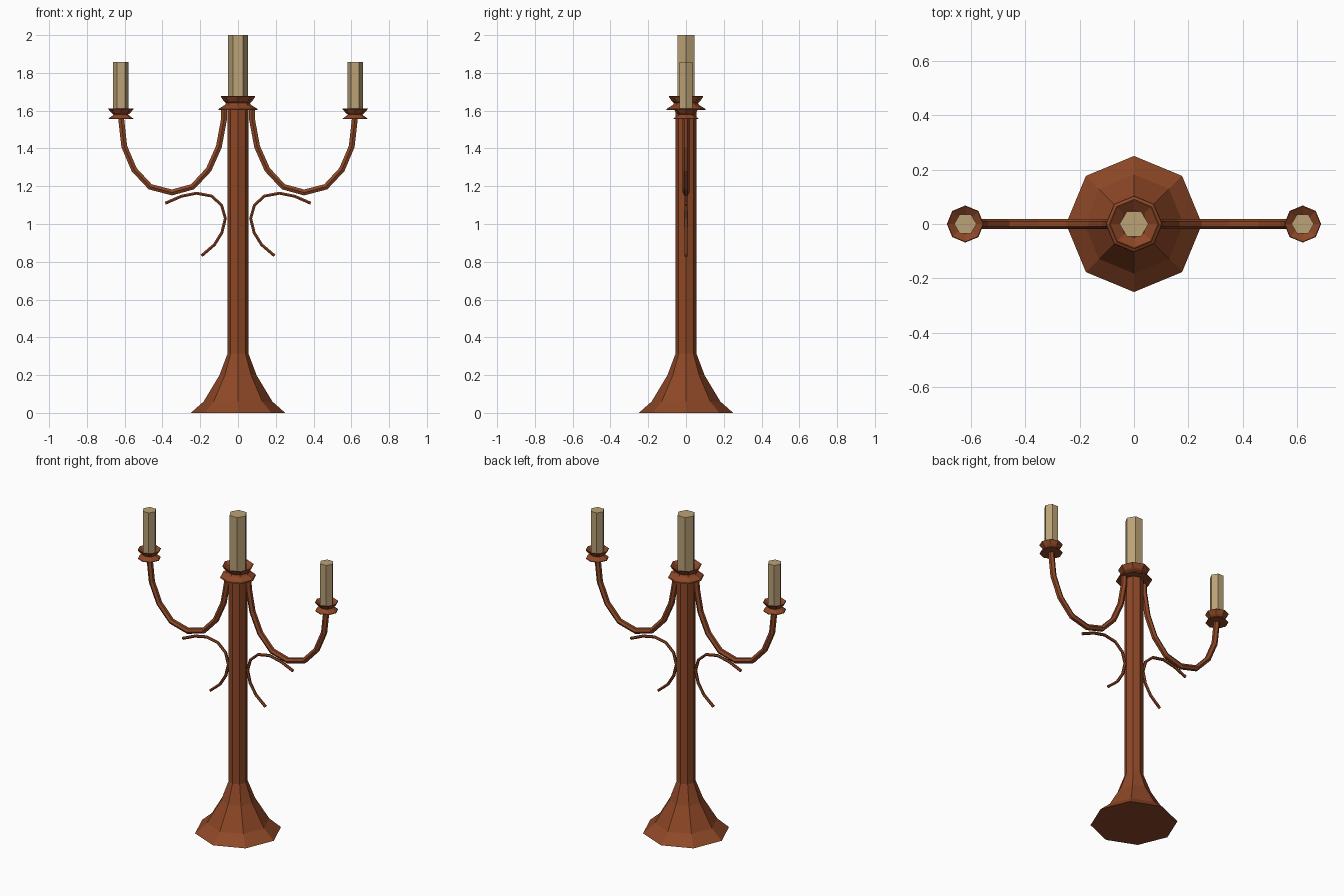
import bpy, bmesh, math

if "Cube" in bpy.data.objects:
    bpy.data.objects.remove(bpy.data.objects["Cube"])


def material(name, rgb):
    m = bpy.data.materials.new(name)
    m.diffuse_color = (*rgb, 1)
    m.use_nodes = True
    m.node_tree.nodes["Principled BSDF"].inputs["Base Color"].default_value = m.diffuse_color
    return m


RUST = material("rust_brown", (0.27, 0.064, 0.02))
WAX = material("tan_wax", (0.50, 0.365, 0.185))


def lathe(name, profile, sides, mat, x=0.0):
    """Faceted turned part from (radius, z) points, capped at both ends."""
    bm = bmesh.new()
    rings = []
    for r, z in profile:
        rings.append([bm.verts.new((r * math.cos(2 * math.pi * i / sides),
                                    r * math.sin(2 * math.pi * i / sides), z))
                      for i in range(sides)])
    for a, b in zip(rings, rings[1:]):
        for i in range(sides):
            j = (i + 1) % sides
            bm.faces.new((a[i], a[j], b[j], b[i]))
    bm.faces.new(rings[0][::-1])
    bm.faces.new(rings[-1])
    me = bpy.data.meshes.new(name)
    bm.to_mesh(me)
    bm.free()
    me.materials.append(mat)
    ob = bpy.data.objects.new(name, me)
    ob.location.x = x
    bpy.context.collection.objects.link(ob)
    return ob


def bar(name, path, radius, side):
    """Bent iron rod along (x, z) points, with flat facets."""
    cu = bpy.data.curves.new(name, 'CURVE')
    cu.dimensions = '3D'
    cu.bevel_depth = radius
    cu.bevel_resolution = 1
    cu.use_fill_caps = True
    sp = cu.splines.new('POLY')
    sp.points.add(len(path) - 1)
    for p, (x, z) in zip(sp.points, path):
        p.co = (side * x, 0, z, 1)
    cu.materials.append(RUST)
    ob = bpy.data.objects.new(name, cu)
    bpy.context.collection.objects.link(ob)
    bpy.ops.object.select_all(action='DESELECT')
    ob.select_set(True)
    bpy.context.view_layer.objects.active = ob
    bpy.ops.object.convert(target='MESH')
    bpy.ops.object.shade_flat()


# Flared base and octagonal column
lathe("base_and_column", [(0.25, 0), (0.182, 0.06), (0.098, 0.2),
                          (0.055, 0.315), (0.055, 1.61)], 8, RUST)

# Central drip flange, hollow cup and candle
lathe("centre_flange", [(0.104, 1.603), (0.102, 1.61), (0.07, 1.63), (0.06, 1.645)], 8, RUST)
lathe("centre_cup", [(0.05, 1.63), (0.075, 1.65), (0.092, 1.675), (0.088, 1.677),
                     (0.05, 1.648)], 8, RUST)
lathe("centre_candle", [(0.053, 1.64), (0.053, 2.0)], 6, WAX)

ARM = [(0.073, 1.61), (0.075, 1.55), (0.101, 1.41), (0.155, 1.288), (0.24, 1.197),
       (0.35, 1.167), (0.465, 1.197), (0.55, 1.288), (0.602, 1.41), (0.62, 1.57)]
SCROLL = [(0.385, 1.11), (0.30, 1.147), (0.22, 1.163), (0.14, 1.148), (0.087, 1.1),
          (0.067, 1.03), (0.085, 0.955), (0.125, 0.89), (0.193, 0.832)]

# Arms, scrolls and side candles on both sides
for side, label in ((-1, "left"), (1, "right")):
    bar(label + "_arm", ARM, 0.018, side)
    bar(label + "_scroll", SCROLL, 0.009, side)
    x = side * 0.62
    lathe(label + "_flange", [(0.066, 1.555), (0.065, 1.559), (0.033, 1.582)], 8, RUST, x)
    lathe(label + "_cup", [(0.03, 1.572), (0.05, 1.588), (0.068, 1.61), (0.065, 1.612),
                           (0.036, 1.592)], 8, RUST, x)
    lathe(label + "_candle", [(0.041, 1.585), (0.041, 1.858)], 6, WAX, x)
